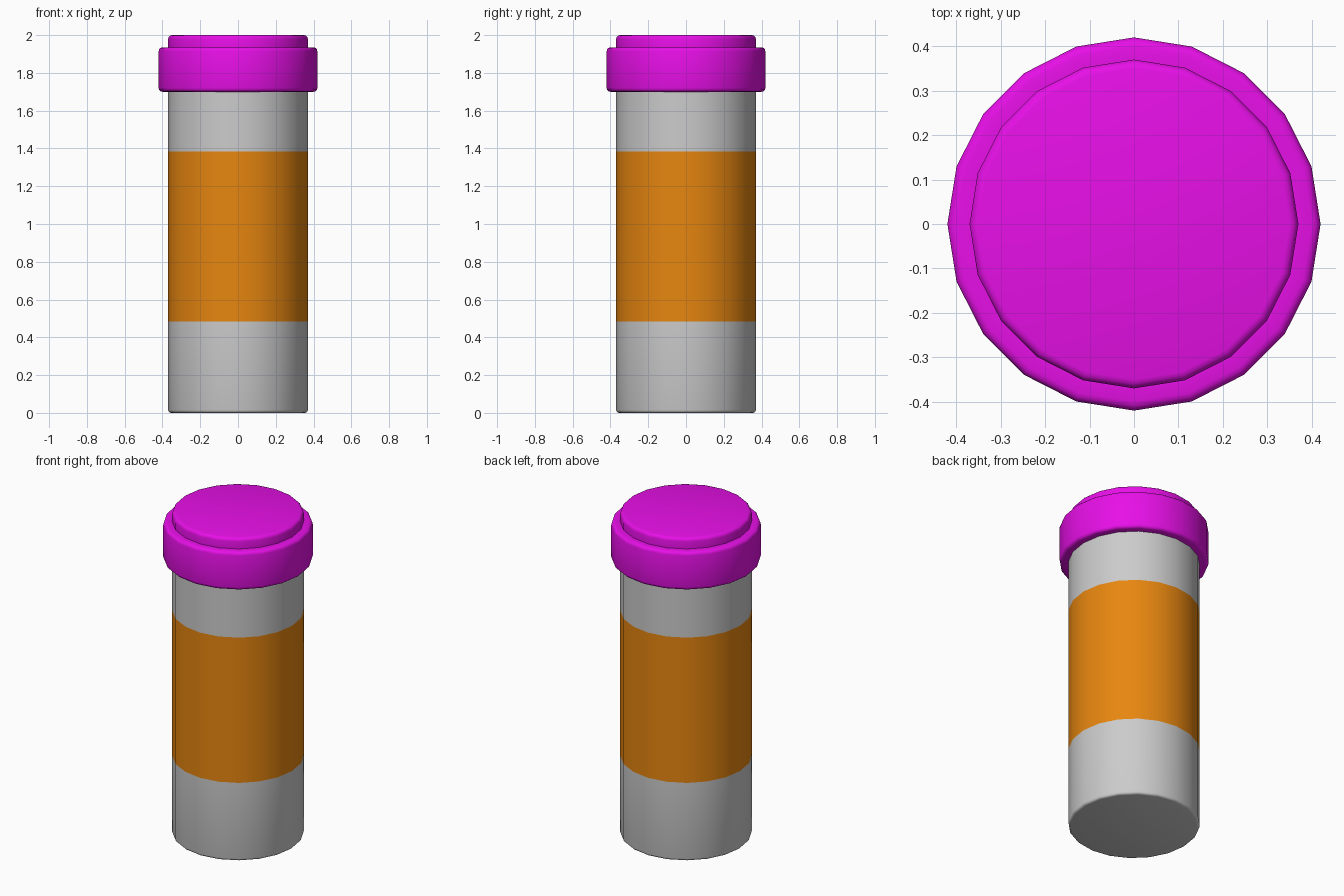
import bpy, bmesh
from math import cos, sin, pi, radians

if "Cube" in bpy.data.objects:
    bpy.data.objects.remove(bpy.data.objects["Cube"])

SIDES = 20


def arc(cr, cz, r, start, end, steps=3):
    """Rounded profile corner, angles in degrees."""
    return [(cr + r * cos(radians(start + (end - start) * i / steps)),
             cz + r * sin(radians(start + (end - start) * i / steps)))
            for i in range(steps + 1)]


def material(name, color):
    mat = bpy.data.materials.new(name)
    mat.diffuse_color = (*color, 1)
    mat.use_nodes = True
    mat.node_tree.nodes["Principled BSDF"].inputs["Base Color"].default_value = mat.diffuse_color
    return mat


def lathe(name, profile, mats):
    """Closed solid turned around z from (radius, height) points, bottom to top."""
    bm = bmesh.new()
    rings = [[bm.verts.new((r * cos(2 * pi * k / SIDES), r * sin(2 * pi * k / SIDES), z))
              for k in range(SIDES)] for r, z in profile]
    for a, b in zip(rings, rings[1:]):
        for k in range(SIDES):
            n = (k + 1) % SIDES
            bm.faces.new((a[k], a[n], b[n], b[k]))
    bm.faces.new(rings[0][::-1])
    bm.faces.new(rings[-1])
    mesh = bpy.data.meshes.new(name)
    bm.to_mesh(mesh)
    bm.free()
    for m in mats:
        mesh.materials.append(m)
    obj = bpy.data.objects.new(name, mesh)
    bpy.context.collection.objects.link(obj)
    bpy.ops.object.select_all(action='DESELECT')
    obj.select_set(True)
    bpy.context.view_layer.objects.active = obj
    bpy.ops.object.shade_smooth_by_angle(angle=radians(35))
    return obj


orange = material("label_orange", (0.8, 0.24, 0.005))
magenta = material("cap_magenta", (0.8, 0.005, 0.8))

# Bottle body, with the label band as its middle faces
LABEL = (0.485, 1.385)
body = lathe("bottle_body",
             arc(0.355, 0.015, 0.015, -90, 0) + [(0.37, z) for z in (*LABEL, 1.72)],
             [None, orange])
for face in body.data.polygons:
    if LABEL[0] < face.center.z < LABEL[1] and abs(face.normal.z) < 0.5:
        face.material_index = 1

# Screw cap: wide collar stepping in to a raised lid
lathe("cap",
      arc(0.40, 1.72, 0.02, -90, 0) + arc(0.40, 1.915, 0.02, 0, 90)
      + [(0.37, 1.935)] + arc(0.35, 1.98, 0.02, 0, 90),
      [magenta])
